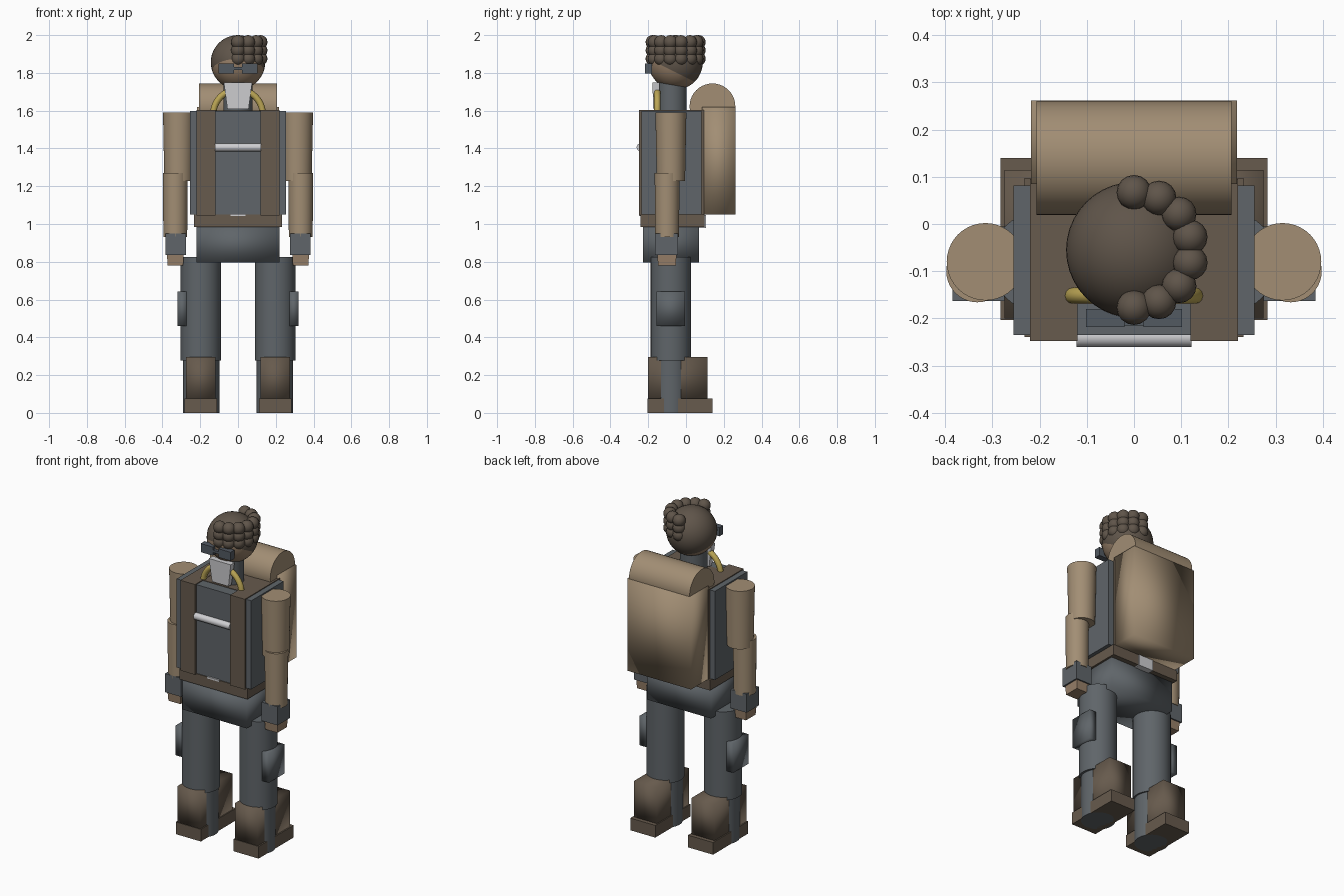
import bpy, bmesh, math
from mathutils import Vector, Matrix

cube = bpy.data.objects.get("Cube")
if cube:
    bpy.data.objects.remove(cube, do_unlink=True)


def material(name, rgb):
    m = bpy.data.materials.new(name)
    m.use_nodes = True
    m.diffuse_color = (*rgb, 1)
    m.node_tree.nodes["Principled BSDF"].inputs["Base Color"].default_value = (*rgb, 1)
    return m


GREY = material("slate_grey", (0.115, 0.13, 0.142))
BROWN = material("dark_brown_leather", (0.135, 0.103, 0.074))
TAN = material("tan_canvas", (0.36, 0.27, 0.175))
SKIN = material("skin", (0.31, 0.215, 0.14))
HAIR = material("brown_hair", (0.115, 0.09, 0.068))
WHITE = material("pale_grey", (0.62, 0.62, 0.64))
YELLOW = material("ochre_yellow", (0.50, 0.38, 0.09))
LENS = material("dark_lens", (0.085, 0.10, 0.12))


def finish(name, bm, mats, smooth=True):
    me = bpy.data.meshes.new(name)
    bm.to_mesh(me)
    bm.free()
    for m in mats:
        me.materials.append(m)
    ob = bpy.data.objects.new(name, me)
    bpy.context.collection.objects.link(ob)
    bpy.ops.object.select_all(action='DESELECT')
    ob.select_set(True)
    bpy.context.view_layer.objects.active = ob
    if smooth == "angle":
        bpy.ops.object.shade_smooth_by_angle(angle=math.radians(40))
    elif smooth:
        bpy.ops.object.shade_smooth()
    return ob


def box(name, x, y, z, mat, smooth=False, taper=1.0):
    """Box from (min, max) ranges; taper scales the bottom end."""
    bm = bmesh.new()
    bmesh.ops.create_cube(bm, size=1)
    mid = [(r[0] + r[1]) / 2 for r in (x, y, z)]
    size = [r[1] - r[0] for r in (x, y, z)]
    for v in bm.verts:
        k = taper if v.co.z < 0 else 1
        v.co = Vector((v.co.x * size[0] * k, v.co.y * size[1] * k, v.co.z * size[2])) + Vector(mid)
    return finish(name, bm, [mat], smooth)


def cylinder(name, centre, radius, length, mat, axis='Z', bottom=None):
    bm = bmesh.new()
    bmesh.ops.create_cone(bm, cap_ends=True, segments=40, depth=length,
                          radius1=radius if bottom is None else bottom, radius2=radius)
    if axis == 'X':
        bmesh.ops.rotate(bm, verts=bm.verts, matrix=Matrix.Rotation(math.pi / 2, 3, 'Y'))
    bmesh.ops.translate(bm, verts=bm.verts, vec=centre)
    return finish(name, bm, [mat], "angle")


def pillar(name, x, y, radius, z, mat, bottom=None):
    return cylinder(name, (x, y, (z[0] + z[1]) / 2), radius, z[1] - z[0], mat, 'Z', bottom)


# Head, with a hairline tilted down towards the back
HEAD = Vector((0, -0.055, 1.856))
bm = bmesh.new()
bmesh.ops.create_uvsphere(bm, u_segments=40, v_segments=24, radius=0.144)
bmesh.ops.translate(bm, verts=bm.verts, vec=HEAD)
line_point, line_normal = Vector((0, 0, 1.775)), Vector((0, 0.5, 1))
bmesh.ops.bisect_plane(bm, geom=bm.verts[:] + bm.edges[:] + bm.faces[:],
                       plane_co=line_point, plane_no=line_normal)
for f in bm.faces:
    f.material_index = int((f.calc_center_median() - line_point).dot(line_normal) > 0)
finish("head", bm, [SKIN, HAIR])

# Curls: three rows of beads round the left half of the head
bm = bmesh.new()
for z in (1.875, 1.919, 1.963):
    for i in range(8):
        a = math.radians(-90 + i * 180 / 7)
        spot = Vector((0.122 * math.cos(a), HEAD.y + 0.122 * math.sin(a), z))
        bmesh.ops.create_uvsphere(bm, u_segments=16, v_segments=10, radius=0.037,
                                  matrix=Matrix.Translation(spot))
finish("hair_curls", bm, [HAIR])

# Glasses
box("glasses_bridge", (-0.03, 0.03), (-0.215, -0.19), (1.815, 1.83), LENS)

# Neck and collar
pillar("neck", 0, -0.075, 0.078, (1.58, 1.75), GREY)
box("collar_front", (-0.075, 0.075), (-0.178, -0.14), (1.61, 1.75), WHITE, taper=0.75)

# Torso, chest bar, belt and hips
box("vest", (-0.255, 0.255), (-0.235, 0.082), (1.05, 1.598), GREY)
box("shoulder_yoke", (-0.218, 0.218), (-0.17, 0.09), (1.58, 1.601), BROWN)
cylinder("chest_bar", (0, -0.24, 1.406), 0.021, 0.244, WHITE, 'X')
box("belt", (-0.232, 0.232), (-0.24, 0.098), (0.985, 1.05), BROWN)
box("back_buckle", (-0.05, 0.05), (0.06, 0.106), (0.98, 1.047), WHITE)
box("front_buckle", (-0.04, 0.04), (-0.245, -0.23), (1.043, 1.054), WHITE)
box("hips", (-0.22, 0.22), (-0.228, 0.068), (0.797, 0.99), GREY, True)

# Backpack with rolled top
box("backpack", (-0.218, 0.218), (0.085, 0.262), (1.05, 1.62), TAN, True)
cylinder("bedroll", (0, 0.14, 1.623), 0.121, 0.414, TAN, 'X')

# Paired parts
for s, side in ((1, "left"), (-1, "right")):

    def span(a, b):
        return tuple(sorted((s * a, s * b)))

    box(side + "_lens", span(0.02, 0.102), (-0.218, -0.18), (1.797, 1.85), LENS)
    box(side + "_strap", span(0.12, 0.22), (-0.248, 0.095), (1.045, 1.603), BROWN)

    # Cord curving from the neck down into the vest
    bm = bmesh.new()
    rings = []
    for i in range(13):
        a = math.radians(5 + i * 5)
        out = Vector((s * math.cos(a), 0, math.sin(a)))
        centre = Vector((0, -0.152, 1.58)) + out * 0.131
        rings.append([bm.verts.new(centre + 0.017 * (out * math.cos(t) + Vector((0, math.sin(t), 0))))
                      for t in (j * math.tau / 12 for j in range(12))])
    for r0, r1 in zip(rings, rings[1:]):
        for j in range(12):
            k = (j + 1) % 12
            bm.faces.new((r0[j], r0[k], r1[k], r1[j]))
    for r in (rings[0], rings[-1]):
        bm.faces.new(r)
    bmesh.ops.recalc_face_normals(bm, faces=bm.faces)
    finish(side + "_cord", bm, [YELLOW], "angle")

    # Arm
    pillar(side + "_upper_arm", s * 0.315, -0.08, 0.082, (1.228, 1.59), TAN, 0.075)
    pillar(side + "_forearm", s * 0.332, -0.1, 0.066, (0.932, 1.27), TAN, 0.063)
    box(side + "_cuff", span(0.275, 0.385), (-0.163, -0.042), (0.835, 0.95), GREY)
    box(side + "_hand", span(0.287, 0.376), (-0.152, -0.05), (0.78, 0.84), SKIN, taper=0.92)

    # Leg and boot
    pillar(side + "_thigh", s * 0.197, -0.08, 0.107, (0.278, 0.825), GREY)
    box(side + "_thigh_pouch", span(0.27, 0.32), (-0.155, -0.005), (0.46, 0.642), GREY, True)
    pillar(side + "_shin", s * 0.195, -0.08, 0.096, (0, 0.29), GREY)
    box(side + "_boot_shaft", span(0.118, 0.275), (-0.2, 0.115), (0.06, 0.297), BROWN, True)
    box(side + "_boot_sole", span(0.112, 0.283), (-0.203, 0.14), (0, 0.075), BROWN)
